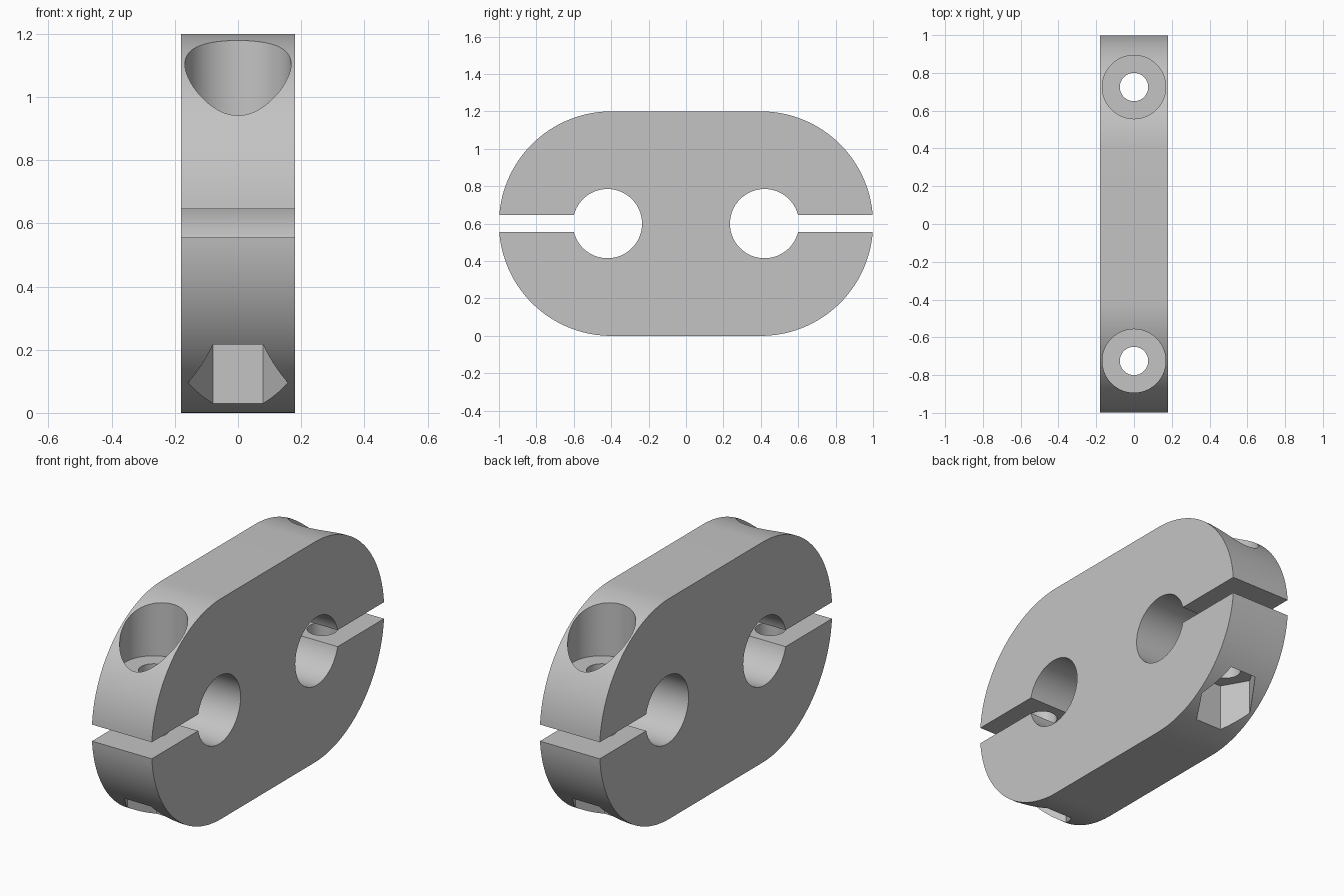
import bpy, bmesh, math
from mathutils import Matrix

cube = bpy.data.objects.get("Cube")
if cube:
    bpy.data.objects.remove(cube, do_unlink=True)

HALF_W, MID, R_END, Y_END = 0.18, 0.6, 0.6, 0.4
R_BORE, Y_BORE, SLOT = 0.185, 0.42, 0.045
Y_BOLT = 0.725

grey = bpy.data.materials.new("light_grey")
grey.use_nodes = True
colour = (0.55, 0.55, 0.55, 1)
grey.diffuse_color = colour
grey.node_tree.nodes["Principled BSDF"].inputs["Base Color"].default_value = colour


def arc(cy, r, start, end, steps):
    """Points in the y-z plane, relative to the middle height."""
    angles = [start + (end - start) * i / steps for i in range(steps + 1)]
    return [(cy + r * math.cos(a), r * math.sin(a)) for a in angles]


def finish(name, bm):
    bmesh.ops.recalc_face_normals(bm, faces=bm.faces)
    mesh = bpy.data.meshes.new(name)
    bm.to_mesh(mesh)
    bm.free()
    ob = bpy.data.objects.new(name, mesh)
    bpy.context.collection.objects.link(ob)
    return ob


def cutter(name, radius, sides, y, z0, z1):
    bm = bmesh.new()
    bmesh.ops.create_cone(bm, cap_ends=True, segments=sides, radius1=radius,
                          radius2=radius, depth=z1 - z0)
    # Hexagon corners point along x
    if sides == 6:
        bmesh.ops.rotate(bm, verts=bm.verts, matrix=Matrix.Rotation(math.pi / 2, 3, "Z"))
    bmesh.ops.translate(bm, verts=bm.verts, vec=(0, y, (z0 + z1) / 2))
    ob = finish(name, bm)
    ob.hide_render = True
    return ob


# Clamp outline: rounded end, slot, bore, slot, rounded end; then turned half round
a_end = math.asin(SLOT / R_END)
a_bore = math.asin(SLOT / R_BORE)
half = (arc(Y_END, R_END, -math.pi / 2, -a_end, 40)
        + arc(Y_BORE, R_BORE, -a_bore, a_bore - 2 * math.pi, 72)
        + arc(Y_END, R_END, a_end, math.pi / 2, 40))
outline = half + [(-y, -z) for y, z in half]

bm = bmesh.new()
side = bm.faces.new([bm.verts.new((-HALF_W, y, MID + z)) for y, z in outline])
ext = bmesh.ops.extrude_face_region(bm, geom=[side])
bmesh.ops.translate(bm, vec=(2 * HALF_W, 0, 0),
                    verts=[g for g in ext["geom"] if isinstance(g, bmesh.types.BMVert)])
body = finish("clamp_body", bm)
body.data.materials.append(grey)

# Bolt holes, round head recesses above and hexagonal nut pockets below
cutters = []
for y in (-Y_BOLT, Y_BOLT):
    cutters += [cutter("bolt_hole", 0.075, 64, y, -0.1, 1.3),
                cutter("head_recess", 0.168, 96, y, 0.885, 1.3),
                cutter("nut_pocket", 0.158, 6, y, -0.1, 0.285)]

bpy.context.view_layer.objects.active = body
for c in cutters:
    mod = body.modifiers.new(c.name, "BOOLEAN")
    mod.operation, mod.solver, mod.object = "DIFFERENCE", "EXACT", c
    bpy.ops.object.modifier_apply(modifier=mod.name)
for c in cutters:
    bpy.data.objects.remove(c, do_unlink=True)

# Smooth curved walls, sharp edges
bpy.ops.object.select_all(action="DESELECT")
body.select_set(True)
bpy.ops.object.shade_smooth_by_angle(angle=math.radians(25))
